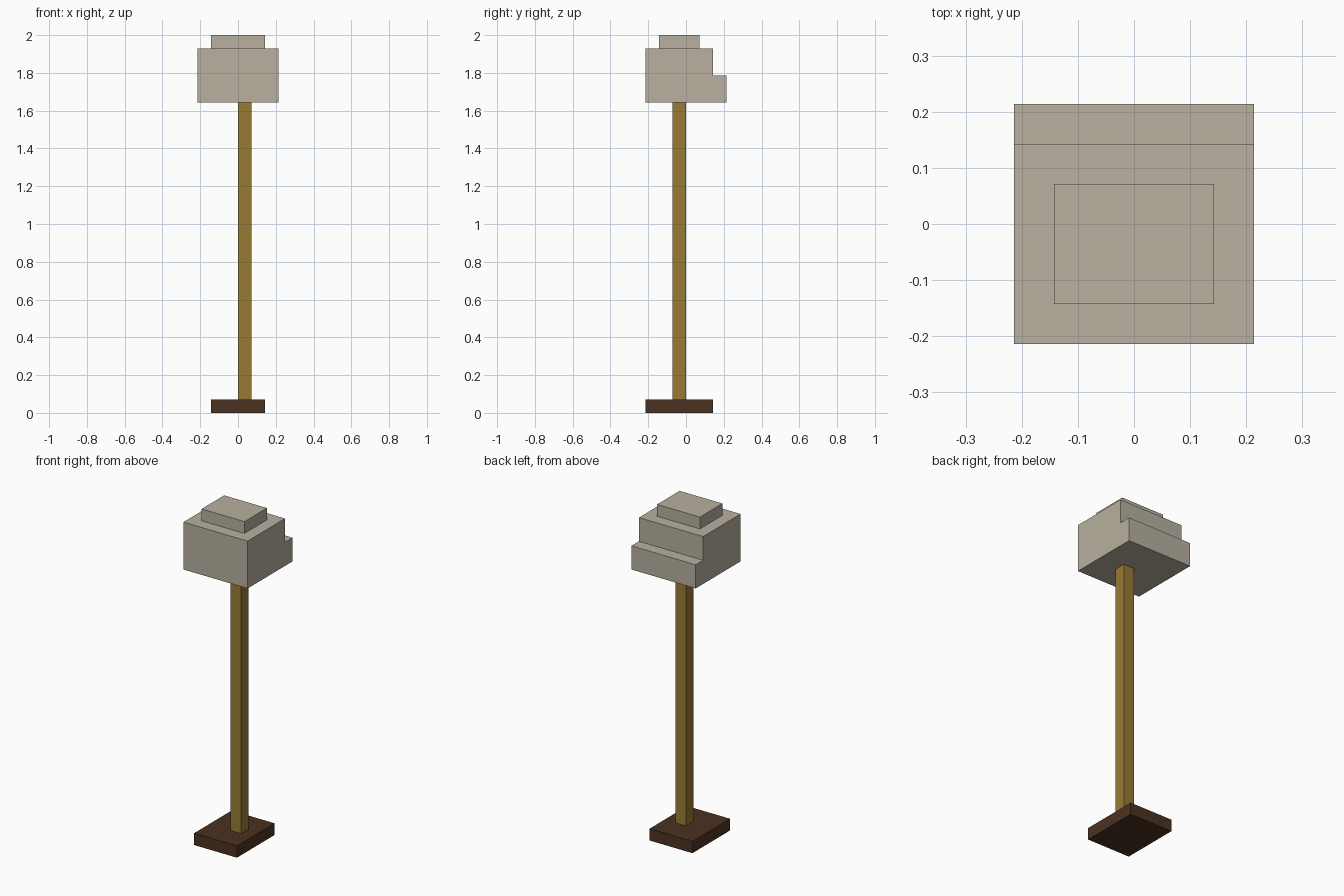
import bpy
import bmesh

if "Cube" in bpy.data.objects:
    bpy.data.objects.remove(bpy.data.objects["Cube"])

U = 2 / 28  # one block unit


def srgb(r, g, b):
    def lin(c):
        c /= 255
        return c / 12.92 if c <= 0.04045 else ((c + 0.055) / 1.055) ** 2.4
    return (lin(r), lin(g), lin(b), 1)


def material(name, rgb):
    m = bpy.data.materials.new(name)
    m.diffuse_color = srgb(*rgb)
    m.use_nodes = True
    m.node_tree.nodes["Principled BSDF"].inputs["Base Color"].default_value = m.diffuse_color
    return m


def extrude_x(name, profile, x0, x1, mat, drop=()):
    """Extrude a (y, z) profile along x; drop lists vertical normals to leave open."""
    bm = bmesh.new()
    face = bm.faces.new([bm.verts.new((x0 * U, y * U, z * U)) for y, z in profile])
    out = bmesh.ops.extrude_face_region(bm, geom=[face], use_keep_orig=True)
    verts = [g for g in out["geom"] if isinstance(g, bmesh.types.BMVert)]
    bmesh.ops.translate(bm, verts=verts, vec=((x1 - x0) * U, 0, 0))
    bmesh.ops.recalc_face_normals(bm, faces=bm.faces[:])
    bm.normal_update()
    hidden = [f for f in bm.faces if round(f.normal.z) in drop and abs(f.normal.z) > 0.5]
    bmesh.ops.delete(bm, geom=hidden, context="FACES")
    mesh = bpy.data.meshes.new(name)
    bm.to_mesh(mesh)
    bm.free()
    mesh.materials.append(mat)
    ob = bpy.data.objects.new(name, mesh)
    bpy.context.collection.objects.link(ob)
    return ob


def rect(y0, y1, z0, z1):
    return [(y0, z0), (y1, z0), (y1, z1), (y0, z1)]


dark_wood = material("dark brown", (75, 50, 33))
wood = material("golden brown", (152, 122, 52))
stone = material("warm grey", (184, 176, 160))

# Foot block and off-centre pole
extrude_x("base", rect(-3, 2, 0, 1), -2, 2, dark_wood)
extrude_x("pole", rect(-1, 0, 1, 23), 0, 1, wood, drop=(-1, 1))

# Head with a lower step at the back, and the cap on top
extrude_x("head", [(-3, 23), (3, 23), (3, 25), (2, 25), (2, 27), (-3, 27)], -3, 3, stone)
extrude_x("head_cap", rect(-2, 1, 27, 28), -2, 2, stone, drop=(-1,))
